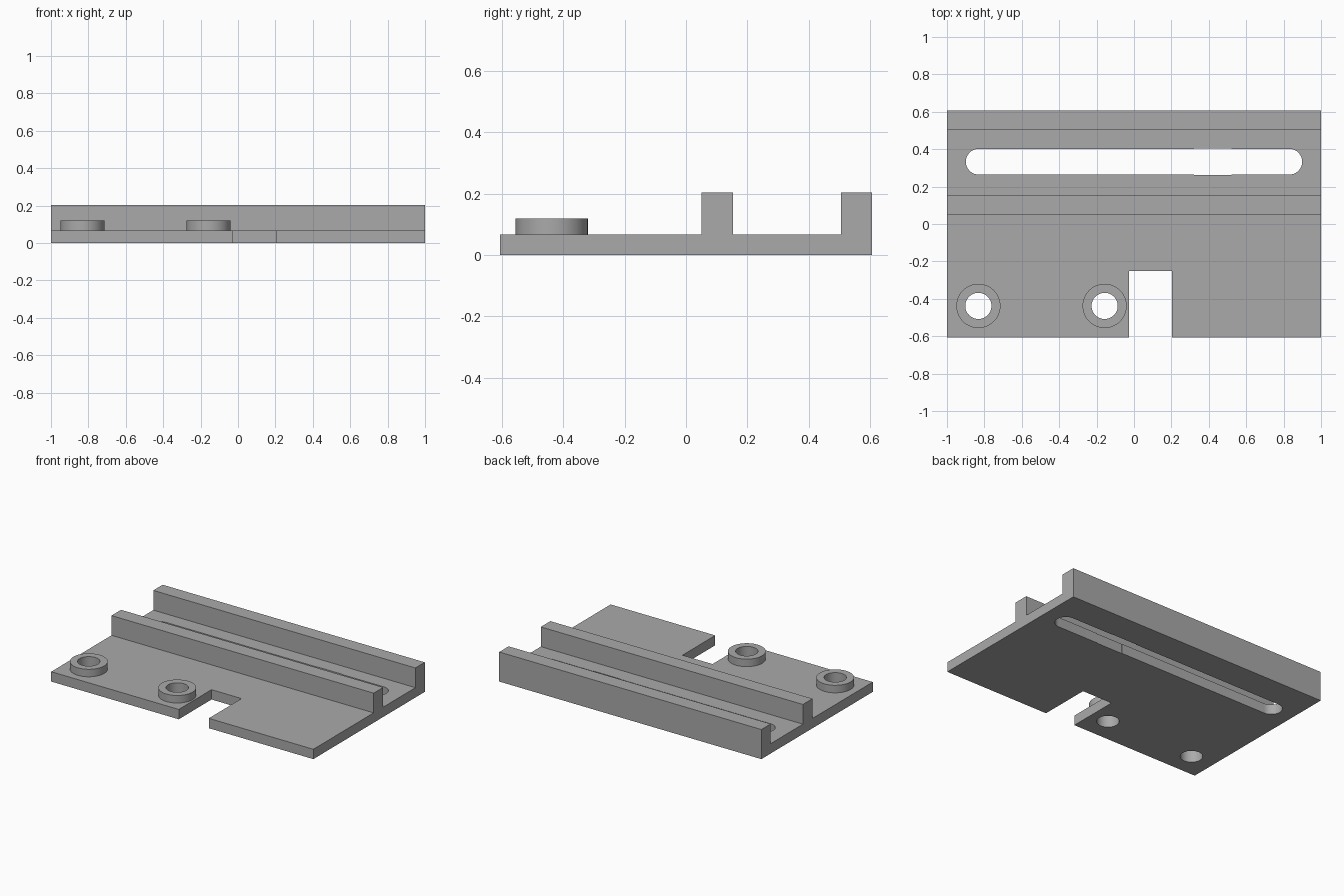
import bpy
import bmesh
import math
from mathutils import Vector

cube = bpy.data.objects.get("Cube")
if cube:
    bpy.data.objects.remove(cube, do_unlink=True)

grey = bpy.data.materials.new("plain grey")
grey.use_nodes = True
colour = (0.40, 0.40, 0.40, 1)
grey.diffuse_color = colour
grey.node_tree.nodes["Principled BSDF"].inputs["Base Color"].default_value = colour

HALF_Y, PLATE, BOSS_TOP, RAIL_TOP = 0.607, 0.068, 0.12, 0.204
BOSS_Y, BORE_R, BOSS_R = -0.438, 0.07, 0.118
SLOT_Y, SLOT_R, SLOT_X = 0.333, 0.069, 0.83


def prism(name, outline, sweep):
    """Extrude a closed outline of 3D points along a sweep vector."""
    bm = bmesh.new()
    face = bm.faces.new([bm.verts.new(p) for p in outline])
    grown = bmesh.ops.extrude_face_region(bm, geom=[face])["geom"]
    bmesh.ops.translate(bm, vec=Vector(sweep),
                        verts=[v for v in grown if isinstance(v, bmesh.types.BMVert)])
    bmesh.ops.recalc_face_normals(bm, faces=bm.faces)
    mesh = bpy.data.meshes.new(name)
    bm.to_mesh(mesh)
    bm.free()
    obj = bpy.data.objects.new(name, mesh)
    bpy.context.collection.objects.link(obj)
    mesh.materials.append(grey)
    return obj


def arc(cx, cy, r, start, end, steps, z):
    angles = [start + (end - start) * i / steps for i in range(steps + 1)]
    return [(cx + r * math.cos(a), cy + r * math.sin(a), z) for a in angles]


def disc(name, x, r, z0, z1):
    return prism(name, arc(x, BOSS_Y, r, 0, math.tau, 48, z0)[:-1], (0, 0, z1 - z0))


def block(name, x0, x1, y0, y1):
    return prism(name, [(x0, y0, -0.1), (x1, y0, -0.1), (x1, y1, -0.1), (x0, y1, -0.1)],
                 (0, 0, 0.5))


def cut(target, cutter):
    cutter.hide_render = True
    mod = target.modifiers.new(cutter.name, "BOOLEAN")
    mod.operation = "DIFFERENCE"
    mod.solver = "EXACT"
    mod.object = cutter
    bpy.context.view_layer.objects.active = target
    bpy.ops.object.modifier_apply(modifier=mod.name)


# Plate with its two rails, one continuous cross-section
section = [(-HALF_Y, 0), (HALF_Y, 0), (HALF_Y, RAIL_TOP), (0.505, RAIL_TOP),
           (0.505, PLATE), (0.154, PLATE), (0.154, RAIL_TOP), (0.05, RAIL_TOP),
           (0.05, PLATE), (-HALF_Y, PLATE)]
body = prism("railed_plate", [(-1, y, z) for y, z in section], (2, 0, 0))

# Front notch, long rounded slot and its slightly wider stretch
quarter = math.pi / 2
slot = (arc(SLOT_X, SLOT_Y, SLOT_R, -quarter, quarter, 24, -0.1)
        + arc(-SLOT_X, SLOT_Y, SLOT_R, quarter, 3 * quarter, 24, -0.1))
cutters = [block("notch_cutter", -0.027, 0.202, -1, -0.25),
           prism("slot_cutter", slot, (0, 0, 0.5)),
           block("slot_relief_cutter", 0.32, 0.52, SLOT_Y - 0.072, SLOT_Y + 0.072)]
for cutter in cutters:
    cut(body, cutter)

# Raised bosses with bores through the plate
parts = [body]
for side, x in (("right", -0.832), ("middle", -0.157)):
    boss = disc(side + "_boss", x, BOSS_R, PLATE, BOSS_TOP)
    bore = disc(side + "_bore_cutter", x, BORE_R, -0.1, 0.3)
    cut(body, bore)
    cut(boss, bore)
    cutters.append(bore)
    parts.append(boss)

for cutter in cutters:
    bpy.data.objects.remove(cutter, do_unlink=True)

# Smooth round walls, keep edges crisp
bpy.ops.object.select_all(action="DESELECT")
for part in parts:
    part.select_set(True)
bpy.context.view_layer.objects.active = body
bpy.ops.object.shade_smooth_by_angle(angle=math.radians(30))
